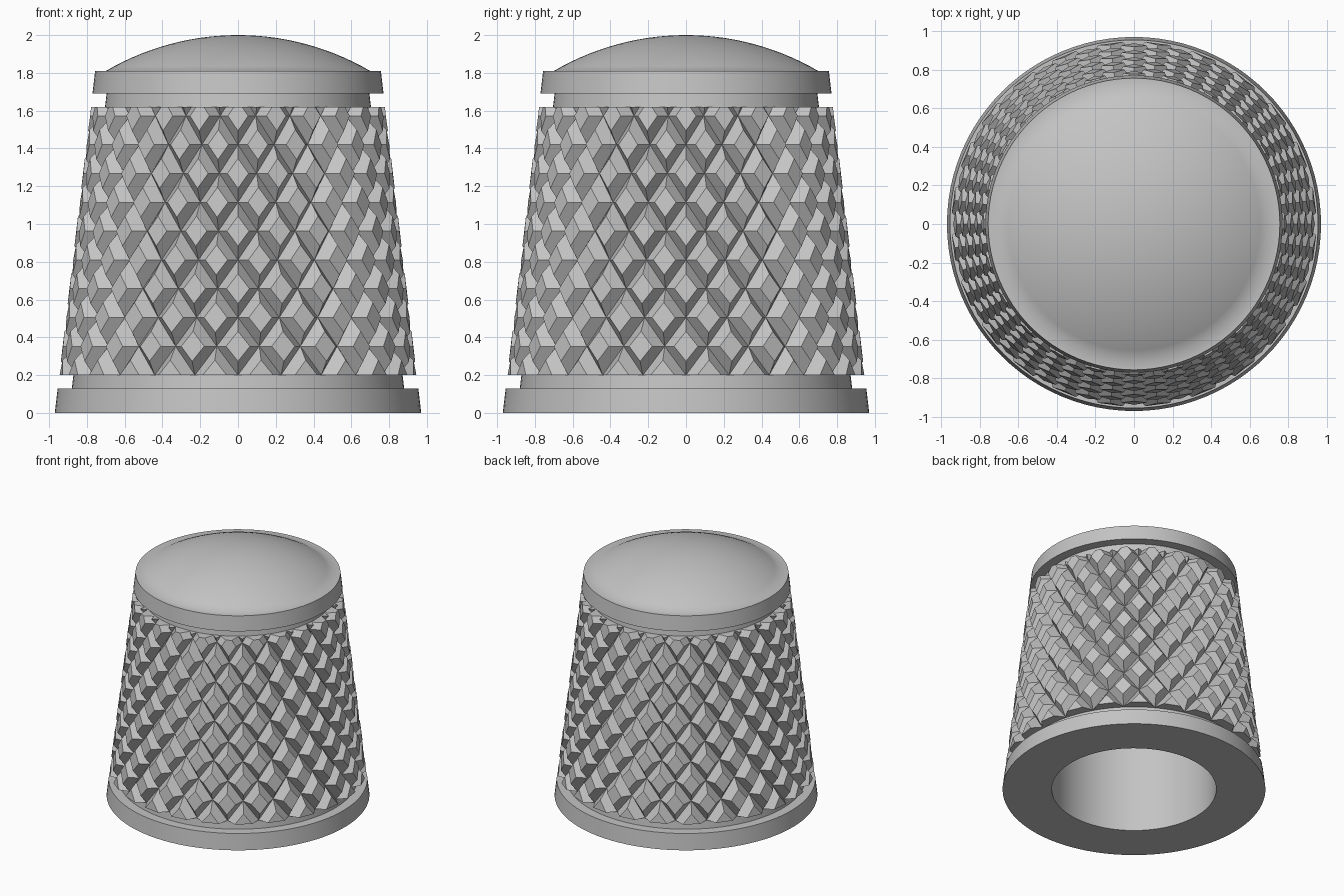
import bpy, bmesh, math

cube = bpy.data.objects.get("Cube")
if cube:
    bpy.data.objects.remove(cube, do_unlink=True)

grey = bpy.data.materials.new("light_grey")
grey.use_nodes = True
colour = (0.55, 0.55, 0.55, 1)
grey.diffuse_color = colour
grey.node_tree.nodes["Principled BSDF"].inputs["Base Color"].default_value = colour

# Main proportions
TILES = 24            # diamonds around the grip
HALF_H = 0.1525       # half height of one diamond
GRIP_LOW, GRIP_HIGH = 0.20, 1.62
GROOVE = 0.065        # depth of the cuts
FLAT = 0.52           # size of the flat top relative to the diamond
CORE = 0.075          # how far the necks sit inside the outer cone


def cone(z):
    """Outer radius of the tapered body at height z."""
    return 0.97 - 0.118 * z


def make_object(name, bm):
    bmesh.ops.recalc_face_normals(bm, faces=bm.faces)
    mesh = bpy.data.meshes.new(name)
    bm.to_mesh(mesh)
    bm.free()
    mesh.materials.append(grey)
    ob = bpy.data.objects.new(name, mesh)
    bpy.context.scene.collection.objects.link(ob)
    return ob


def lathe(name, profile, segments=96):
    """Spin a profile of (radius, z) points about the z axis."""
    bm = bmesh.new()
    verts = [bm.verts.new((r, 0, z)) for r, z in profile]
    edges = [bm.edges.new(pair) for pair in zip(verts, verts[1:])]
    bmesh.ops.spin(bm, geom=verts + edges, cent=(0, 0, 0), axis=(0, 0, 1),
                   angle=math.tau, steps=segments)
    bmesh.ops.remove_doubles(bm, verts=bm.verts, dist=1e-4)
    ob = make_object(name, bm)
    bpy.ops.object.select_all(action='DESELECT')
    ob.select_set(True)
    bpy.context.view_layer.objects.active = ob
    bpy.ops.object.shade_smooth_by_angle(angle=math.radians(35))
    return ob


# Body: base flange, core, top collar, shallow dome and blind bore
BORE, BORE_TOP = 0.607, 1.5
profile = [(0, BORE_TOP), (BORE, BORE_TOP), (BORE, 0), (cone(0), 0),
           (cone(0.13), 0.13), (cone(0.13) - CORE, 0.13),
           (cone(1.69) - CORE, 1.69), (cone(1.69), 1.69), (cone(1.81), 1.81)]
dome_r, rise, rings = 0.70, 0.19, 14
sphere = (dome_r ** 2 + rise ** 2) / (2 * rise)
for i in range(rings + 1):
    a = math.asin(dome_r / sphere) * (1 - i / rings)
    profile.append((sphere * math.sin(a), 2 - sphere + sphere * math.cos(a)))
lathe("body", profile)

# Grip: staggered rows of flat-topped diamonds with bevelled sides
bm = bmesh.new()
step = math.pi / TILES
corners = [(0, -1), (1, 0), (0, 1), (-1, 0)]


def point(angle, z, depth):
    r = cone(z) - depth
    return bm.verts.new((r * math.sin(angle), -r * math.cos(angle), z))


for row in range(11):
    mid = GRIP_LOW + row * HALF_H
    for col in range(TILES):
        centre = (2 * col + (row + 1) % 2) * step
        low = [point(centre + u * step, mid + v * HALF_H, GROOVE)
               for u, v in corners]
        top = [point(centre + u * step * FLAT, mid + v * HALF_H * FLAT, 0)
               for u, v in corners]
        bm.faces.new(top)
        for i in range(4):
            j = (i + 1) % 4
            bm.faces.new((low[i], low[j], top[j], top[i]))
bmesh.ops.remove_doubles(bm, verts=bm.verts, dist=1e-4)

# Trim the grip level at both ends and close it in towards the core
for z, up in ((GRIP_LOW, -1), (GRIP_HIGH, 1)):
    bmesh.ops.bisect_plane(bm, geom=bm.verts[:] + bm.edges[:] + bm.faces[:],
                           dist=1e-4, plane_co=(0, 0, z),
                           plane_no=(0, 0, up), clear_outer=True)
    rim = [e for e in bm.edges if e.is_boundary
           and all(abs(v.co.z - z) < 1e-3 for v in e.verts)]
    out = bmesh.ops.extrude_edge_only(bm, edges=rim)["geom"]
    for v in out:
        if isinstance(v, bmesh.types.BMVert):
            scale = (cone(z) - CORE - 0.02) / math.hypot(v.co.x, v.co.y)
            v.co.x *= scale
            v.co.y *= scale
make_object("diamond_grip", bm)
